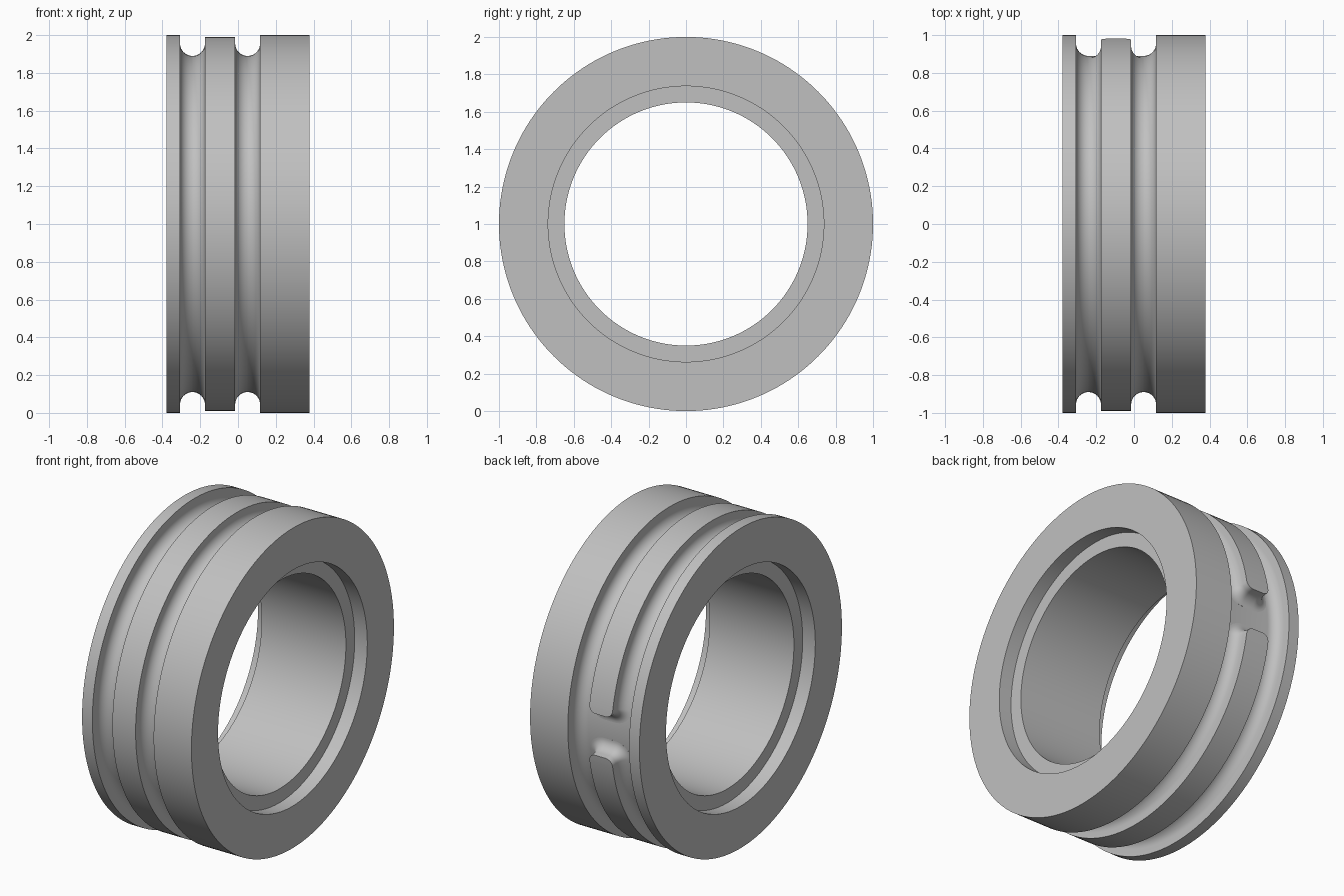
import bpy, bmesh
from math import sin, cos, pi, radians

cube = bpy.data.objects.get("Cube")
if cube:
    bpy.data.objects.remove(cube)

STEEL = bpy.data.materials.new("plain grey metal")
STEEL.use_nodes = True
GREY = (0.53, 0.53, 0.53, 1)
STEEL.diffuse_color = GREY
STEEL.node_tree.nodes["Principled BSDF"].inputs["Base Color"].default_value = GREY

HALF = 0.378               # half of the ring's width
FILLET = 0.066             # groove radius
FLOOR = 0.89               # groove bottom, measured from the axis
BEND = FLOOR + FILLET      # where the straight groove wall turns round
RIDGE_X, RIDGE_W = -0.095, 0.08
RIDGE_TOP = 0.99
STEPS = 10


def on_ring(x, r, angle):
    """Point about the x axis; angle 0 is the front."""
    return (x, -r * cos(angle), 1 + r * sin(angle))


def finish(name, bm):
    bmesh.ops.recalc_face_normals(bm, faces=bm.faces)
    mesh = bpy.data.meshes.new(name)
    bm.to_mesh(mesh)
    bm.free()
    mesh.materials.append(STEEL)
    obj = bpy.data.objects.new(name, mesh)
    bpy.context.collection.objects.link(obj)
    bpy.ops.object.select_all(action="DESELECT")
    obj.select_set(True)
    bpy.context.view_layer.objects.active = obj
    bpy.ops.object.shade_smooth_by_angle(angle=radians(30))


def quad_strip(bm, a, b, closed):
    for i in range(len(a) if closed else len(a) - 1):
        j = (i + 1) % len(a)
        bm.faces.new((a[i], a[j], b[j], b[i]))


# Ring body: lathed section with one wide trench and a counterbore at each end
quarter = [pi / 2 * i / STEPS for i in range(STEPS + 1)]
reach = RIDGE_W + 2 * FILLET
left_wall = [(RIDGE_X - reach + FILLET * (1 - cos(a)), BEND - FILLET * sin(a)) for a in quarter]
right_wall = [(2 * RIDGE_X - x, r) for x, r in reversed(left_wall)]
counterbore = [(HALF, 0.737), (HALF - 0.087, 0.737), (HALF - 0.087, 0.65)]
section = [(-HALF, 1), (RIDGE_X - reach, 1)] + left_wall + right_wall
section += [(RIDGE_X + reach, 1), (HALF, 1)] + counterbore
section += [(-x, r) for x, r in reversed(counterbore)]

SEGMENTS = 160
bm = bmesh.new()
rings = [[bm.verts.new(on_ring(x, r, 2 * pi * k / SEGMENTS)) for x, r in section]
         for k in range(SEGMENTS)]
for k in range(SEGMENTS):
    quad_strip(bm, rings[k], rings[(k + 1) % SEGMENTS], True)
finish("ring_body", bm)

# Ridge between the grooves: rounded band, open at the back, with filleted foot
CORNER = 0.045
LENGTH = pi * RIDGE_TOP - 0.13


def half_outline(grow):
    """Distance along the band and half width, from one end to the other."""
    end = [(LENGTH - CORNER + (CORNER + grow) * sin(a), RIDGE_W - CORNER + (CORNER + grow) * cos(a))
           for a in quarter]
    span = LENGTH - CORNER
    middle = [(span * (2 * i / SEGMENTS - 1), RIDGE_W + grow) for i in range(1, SEGMENTS)]
    return [(-s, w) for s, w in reversed(end)] + middle + end


levels = [(0, RIDGE_TOP)]
levels += [(FILLET * (1 - cos(a)), BEND - FILLET * sin(a)) for a in quarter]
levels.append((FILLET, FLOOR - 0.01))

bm = bmesh.new()
sides = []
for grow, r in levels:
    outline = half_outline(grow)
    sides.append([[bm.verts.new(on_ring(RIDGE_X + sign * w, r, s / RIDGE_TOP)) for s, w in outline]
                  for sign in (1, -1)])
for upper, lower in zip(sides, sides[1:]):
    quad_strip(bm, upper[0] + upper[1][::-1], lower[0] + lower[1][::-1], True)
for plus, minus in (sides[0], sides[-1]):
    quad_strip(bm, plus, minus, False)
finish("groove_ridge", bm)
